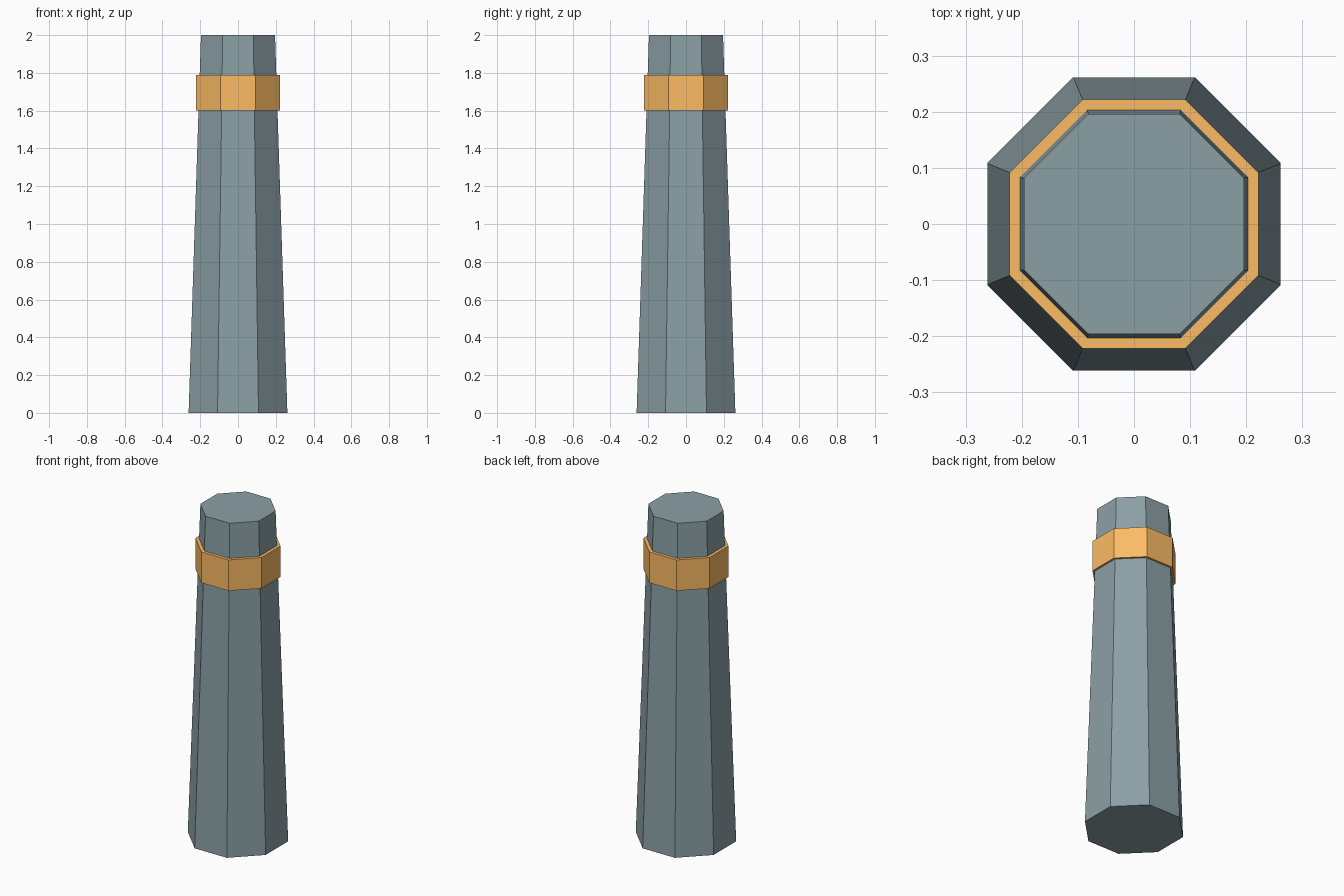
import bpy
import math

if "Cube" in bpy.data.objects:
    bpy.data.objects.remove(bpy.data.objects["Cube"])

SIDES = 8


def octagon(name, flat_bottom, flat_top, z0, z1, color):
    """Tapered octagonal solid sized by centre-to-flat distance."""
    k = 1 / math.cos(math.pi / SIDES)
    bpy.ops.mesh.primitive_cone_add(
        vertices=SIDES, radius1=flat_bottom * k, radius2=flat_top * k,
        depth=z1 - z0, location=(0, 0, (z0 + z1) / 2),
        rotation=(0, 0, math.pi / SIDES))
    obj = bpy.context.object
    obj.name = name
    bpy.ops.object.transform_apply(location=True, rotation=True, scale=True)
    mat = bpy.data.materials.new(name + "_material")
    mat.diffuse_color = color
    mat.use_nodes = True
    mat.node_tree.nodes["Principled BSDF"].inputs["Base Color"].default_value = mat.diffuse_color
    obj.data.materials.append(mat)
    return obj


# Tapered blue-grey post
octagon("post", 0.2615, 0.196, 0.0, 2.0, (0.26, 0.35, 0.38, 1))

# Straight-sided orange collar around the upper post
octagon("collar", 0.2215, 0.2215, 1.602, 1.79, (0.97, 0.5, 0.13, 1))
